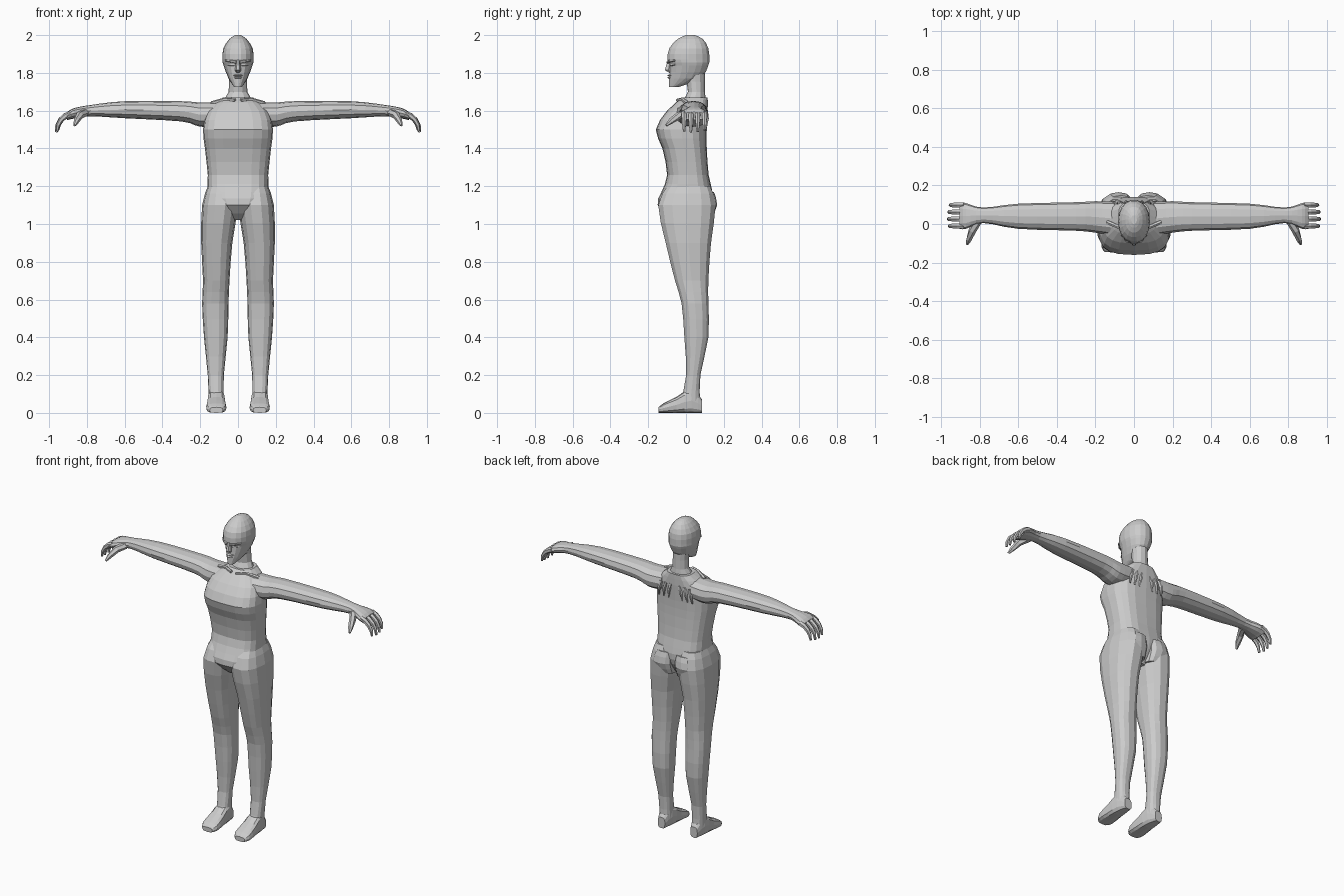
import bpy, bmesh, math
from mathutils import Vector

default_cube = bpy.data.objects.get("Cube")
if default_cube:
    bpy.data.objects.remove(default_cube)

skin = bpy.data.materials.new("light grey skin")
skin.use_nodes = True
grey = (0.6, 0.6, 0.6, 1)
skin.diffuse_color = grey
skin.node_tree.nodes["Principled BSDF"].inputs["Base Color"].default_value = grey

X_AXIS, Y_AXIS, Z_AXIS = Vector((1, 0, 0)), Vector((0, 1, 0)), Vector((0, 0, 1))


def blend(rows, steps):
    """Add smoothly interpolated sections between the key sections of a profile."""
    last = len(rows) - 1
    result = []
    for index in range(last):
        before, start = rows[max(index - 1, 0)], rows[index]
        end, after = rows[index + 1], rows[min(index + 2, last)]
        for step in range(steps):
            t = step / steps
            result.append([
                b + t * (c - a) / 2 + t * t * (a - 2.5 * b + 2 * c - d / 2)
                + t ** 3 * (1.5 * (b - c) + (d - a) / 2)
                for a, b, c, d in zip(before, start, end, after)])
    return result + [rows[last]]


def superpower(value, power):
    return math.copysign(abs(value) ** power, value)


def loft(name, rings, sides, power=1, mirror=True):
    """Skin a row of closed rings, each given as centre and two half axes."""
    bm = bmesh.new()
    loops = []
    for centre, across, along in rings:
        angles = [math.tau * side / sides for side in range(sides)]
        loops.append([bm.verts.new(centre + across * superpower(math.cos(angle), power)
                                   + along * superpower(math.sin(angle), power))
                      for angle in angles])
    for lower, upper in zip(loops, loops[1:]):
        for side in range(sides):
            following = (side + 1) % sides
            bm.faces.new((lower[side], lower[following], upper[following], upper[side]))
    bm.faces.new(loops[0])
    bm.faces.new(loops[-1])
    bmesh.ops.recalc_face_normals(bm, faces=bm.faces)
    mesh = bpy.data.meshes.new(name)
    bm.to_mesh(mesh)
    bm.free()
    mesh.materials.append(skin)
    part = bpy.data.objects.new(name, mesh)
    bpy.context.collection.objects.link(part)
    if mirror:
        part.modifiers.new("Mirror", 'MIRROR').use_mirror_merge = False


def level_ring(height, inner, outer, front, back):
    centre = Vector(((inner + outer) / 2, (front + back) / 2, height))
    return centre, X_AXIS * (outer - inner) / 2, Y_AXIS * (back - front) / 2


def upright(name, rows, sides, power=1, steps=2):
    """Central part from rows of height, half width, front and back."""
    rings = [level_ring(height, -width, width, front, back)
             for height, width, front, back in blend(rows, steps)]
    loft(name, rings, sides, power, mirror=False)


def tube(name, points, radius, tip, sides=6):
    """Mirrored tube along a bent path, tapering from radius to tip."""
    points = [Vector(point) for point in points]
    last = len(points) - 1
    rings = []
    for index, point in enumerate(points):
        direction = points[min(index + 1, last)] - points[max(index - 1, 0)]
        direction.normalize()
        side = direction.cross(Y_AXIS).normalized()
        size = radius + (tip - radius) * (index / last) ** 2
        rings.append((point, side * size, side.cross(direction) * size))
    loft(name, rings, sides)


# Torso, from the rounded belly to the base of the neck
upright("torso", [
    (1.02, .03, -.07, .08),
    (1.1, .13, -.15, .13),
    (1.17, .16, -.13, .14),
    (1.26, .16, -.1, .12),
    (1.4, .175, -.125, .11),
    (1.5, .185, -.16, .11),
    (1.6, .16, -.1, .115),
    (1.67, .08, -.02, .115),
], sides=20, power=.7)

upright("neck", [
    (1.62, .1, -.04, .11),
    (1.7, .05, .01, .1),
    (1.8, .05, -.01, .1),
], sides=12)

# Head, from the chin to the crown
upright("head", [
    (1.725, .02, -.09, -.04),
    (1.77, .05, -.09, .08),
    (1.84, .077, -.085, .12),
    (1.87, .082, -.1, .125),
    (1.93, .078, -.09, .12),
    (1.98, .045, -.045, .09),
    (2, .015, 0, .045),
], sides=18, power=.95)

# Face
upright("nose", [
    (1.8, .012, -.09, -.07),
    (1.815, .016, -.115, -.07),
    (1.87, .01, -.098, -.07),
], sides=6, steps=1)
for name, height, width in (("upper_lip", 1.786, .026), ("lower_lip", 1.774, .022)):
    upright(name, [
        (height - .005, width * .8, -.09, -.06),
        (height, width, -.1, -.06),
        (height + .005, width * .8, -.09, -.06),
    ], sides=8, steps=1)
tube("brow", [(.01, -.096, 1.856), (.035, -.089, 1.862), (.066, -.058, 1.866)], .008, .005)
tube("eyelid", [(.018, -.078, 1.842), (.035, -.075, 1.843), (.054, -.06, 1.844)], .008, .004)

# Legs, by height: inner, outer, front and back
leg = [
    (.06, .075, .155, -.03, .075),
    (.2, .075, .16, 0, .077),
    (.4, .055, .18, -.01, .12),
    (.58, .05, .19, -.025, .12),
    (.7, .045, .185, -.06, .12),
    (.9, .03, .195, -.11, .135),
    (1.1, 0, .19, -.15, .16),
    (1.2, .02, .16, -.1, .13),
]
loft("leg", [level_ring(*row) for row in blend(leg, 2)], sides=14, power=.82)

# Feet, from heel to toe: half width and instep height
foot = [
    (.085, .025, .07),
    (.03, .042, .13),
    (-.05, .05, .085),
    (-.12, .053, .05),
    (-.146, .035, .03),
]
loft("foot", [(Vector((.115, y, top / 2)), X_AXIS * width, Z_AXIS * top / 2)
              for y, width, top in blend(foot, 2)], sides=12, power=.65)

# Arms, from shoulder to knuckles: front, back, underside and top
arm = [
    (.1, -.06, .115, 1.52, 1.645),
    (.2, -.045, .118, 1.515, 1.643),
    (.3, -.035, .113, 1.543, 1.65),
    (.6, -.025, .105, 1.56, 1.65),
    (.78, .005, .085, 1.57, 1.63),
    (.87, -.025, .108, 1.558, 1.613),
    (.905, -.025, .11, 1.55, 1.592),
]
loft("arm", [(Vector((x, (front + back) / 2, (bottom + top) / 2)),
              Y_AXIS * (back - front) / 2, Z_AXIS * (top - bottom) / 2)
             for x, front, back, bottom, top in blend(arm, 3)], sides=12, power=.88)

# Fingers curl downwards by an equal turn at every joint
finger_names = ("index_finger", "middle_finger", "ring_finger", "little_finger")
for index, (name, bone) in enumerate(zip(finger_names, (.033, .035, .034, .031))):
    joint = Vector((.88, index * .036 - .01, 1.585))
    path = [joint]
    for knuckle in range(1, 5):
        bend = knuckle * .35
        joint = joint + bone * (X_AXIS * math.cos(bend) - Z_AXIS * math.sin(bend))
        path.append(joint)
    tube(name, path, .016, .007)
tube("thumb", [(.81, .015, 1.59), (.838, -.035, 1.575), (.855, -.08, 1.545),
               (.865, -.105, 1.522)], .022, .007)

# Shoulder blades, collar bones and buttocks
for index in range(3):
    x = .03 + index * .035
    tube("shoulder_blade_ridge", [(x, .105, 1.6), (x + .012, .112, 1.56), (x + .018, .106, 1.51)],
         .012, .005)
tube("collar_bone", [(.015, -.045, 1.655), (.07, -.02, 1.66), (.14, .01, 1.638)], .009, .012)
buttock = [(1.03, .12, .135), (1.1, .15, .165), (1.17, .13, .148)]
loft("buttock", [level_ring(height, .01, outer, .04, back)
                 for height, outer, back in blend(buttock, 2)], sides=12, power=.8)
